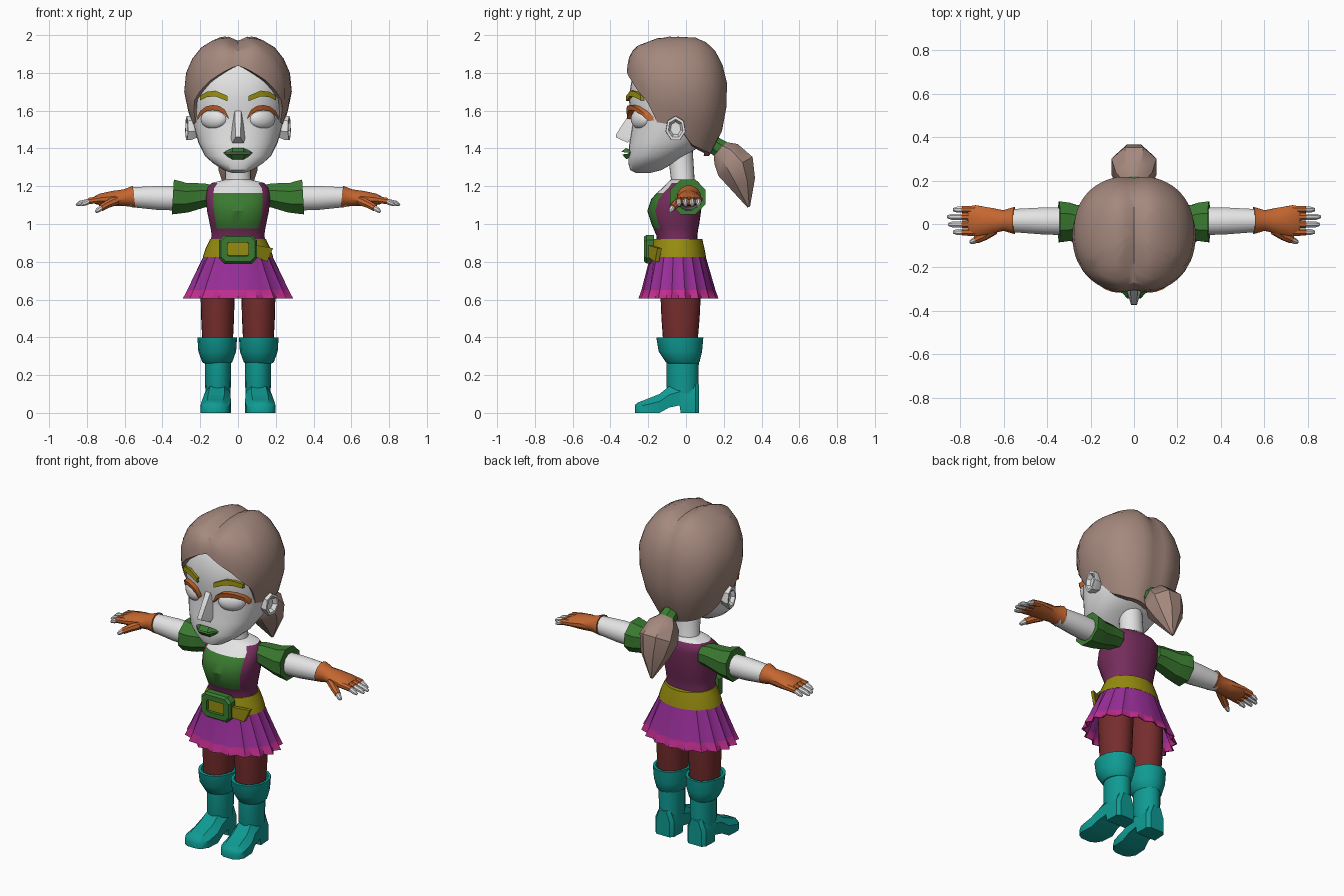
import bpy, bmesh, math
from mathutils import Vector, Matrix

if "Cube" in bpy.data.objects:
    bpy.data.objects.remove(bpy.data.objects["Cube"])

# ---------- colours ----------
SRGB = {"skin": (228, 228, 228), "hair": (165, 137, 126), "green": (58, 122, 48),
        "gold": (150, 140, 15), "orange": (196, 102, 48), "maroon": (118, 45, 45),
        "teal": (15, 155, 147), "plum": (118, 45, 92), "purple": (152, 46, 152),
        "magenta": (192, 45, 142)}
MATS = {}
for key, rgb in SRGB.items():
    MATS[key] = bpy.data.materials.new(key)
    MATS[key].diffuse_color = [((c / 255 + .055) / 1.055) ** 2.4 for c in rgb] + [1]


# ---------- helpers ----------
def finish(name, bm, cols, rule=None, mirror=False):
    bmesh.ops.recalc_face_normals(bm, faces=bm.faces[:])
    if rule:
        for f in bm.faces:
            f.material_index = rule(f.calc_center_median())
    me = bpy.data.meshes.new(name)
    bm.to_mesh(me)
    bm.free()
    for c in cols.split():
        me.materials.append(MATS[c])
    ob = bpy.data.objects.new(name, me)
    bpy.context.collection.objects.link(ob)
    if mirror:
        ob.modifiers.new("mirror", 'MIRROR').use_mirror_merge = False
    return ob


def loft(name, rings, cols, cap=True, loop=False, rule=None, mirror=False):
    bm = bmesh.new()
    rows = [[bm.verts.new(p) for p in r] for r in rings]
    k = len(rows[0])
    for a, b in zip(rows, rows[1:] + ([rows[0]] if loop else [])):
        for j in range(k):
            bm.faces.new((a[j], a[(j + 1) % k], b[(j + 1) % k], b[j]))
    if cap and not loop:
        bm.faces.new(rows[0])
        bm.faces.new(rows[-1])
    return finish(name, bm, cols, rule, mirror)


def hull(name, pts, cols, mirror=False):
    bm = bmesh.new()
    for p in pts:
        bm.verts.new(p)
    res = bmesh.ops.convex_hull(bm, input=bm.verts[:])
    bmesh.ops.delete(bm, geom=[g for g in res["geom_interior"] if isinstance(g, bmesh.types.BMVert)],
                     context='VERTS')
    return finish(name, bm, cols, None, mirror)


def sp(v, n):
    return math.copysign(abs(v) ** (2 / n), v)


def oval(z, w, yf, yb, cx=0, n=2, k=24):
    c, b = (yf + yb) / 2, (yb - yf) / 2
    return [Vector((cx + w * sp(math.sin(t), n), c - b * sp(math.cos(t), n), z))
            for t in (math.tau * j / k for j in range(k))]


def tube(name, path, cols, side=(0, 1, 0), k=12, **kw):
    """path: (x, y, z, radius along side axis, other radius)"""
    ps = [Vector(p[:3]) for p in path]
    rings = []
    for i, p in enumerate(path):
        t = (ps[min(i + 1, len(ps) - 1)] - ps[max(i - 1, 0)]).normalized()
        b = t.cross(Vector(side)).normalized()
        a = b.cross(t)
        rings.append([ps[i] + a * p[3] * math.cos(u) + b * p[4] * math.sin(u)
                      for u in (math.tau * (j + .5) / k for j in range(k))])
    return loft(name, rings, cols, **kw)


def table(rows, z):
    rows = sorted(rows)
    z = min(max(z, rows[0][0]), rows[-1][0])
    for a, b in zip(rows, rows[1:]):
        if z <= b[0]:
            f = (z - a[0]) / (b[0] - a[0])
            return [p + (q - p) * f for p, q in zip(a[1:], b[1:])]


# ---------- head ----------
HEAD = [(1.27, .03, -.265, -.19), (1.285, .075, -.295, -.13), (1.32, .13, -.305, -.07),
        (1.36, .175, -.305, -.01), (1.43, .21, -.30, .11), (1.52, .235, -.285, .16),
        (1.58, .24, -.285, .17), (1.66, .25, -.305, .19), (1.78, .25, -.285, .18),
        (1.87, .2, -.245, .13), (1.93, .1, -.17, .05)]
loft("head", [oval(*r, n=2.3, k=32) for r in HEAD], "skin")


def face_y(x, z):
    w, yf, yb = table(HEAD, z)
    return (yf + yb) / 2 - (yb - yf) / 2 * max(0, 1 - (abs(x) / w) ** 2.3) ** (1 / 2.3)


def face_strip(name, pts, col, off):
    rings = [[(x, face_y(x, z) - o, z) for z, o in ((t, off), (b, off), (b, -.02), (t, -.02))]
             for x, t, b in pts]
    loft(name, rings, col, mirror=True)


# brows and lids: (x, top, bottom)
face_strip("eyebrow", [(.055, 1.678, 1.65), (.12, 1.706, 1.676), (.165, 1.70, 1.672), (.2, 1.68, 1.655)],
           "gold", .018)
face_strip("upper_eyelid", [(.05, 1.565, 1.555), (.07, 1.605, 1.58), (.1, 1.625, 1.598), (.135, 1.63, 1.603),
                            (.17, 1.622, 1.597), (.198, 1.6, 1.575), (.215, 1.57, 1.548)], "orange", .03)
# eyes
bm = bmesh.new()
bmesh.ops.create_uvsphere(bm, u_segments=16, v_segments=10, radius=1,
                          matrix=Matrix.Translation((.13, -.243, 1.555)) @ Matrix.Rotation(math.radians(30), 4, 'Z')
                          @ Matrix.Diagonal((.076, .036, .052, 1)))
finish("eye", bm, "skin", mirror=True)
# nose
hull("nose", [(s * x, y, z) for s in (-1, 1) for x, y, z in
              ((.018, -.27, 1.62), (.016, -.288, 1.6), (.014, -.37, 1.475), (.012, -.372, 1.46),
               (.038, -.29, 1.455), (.03, -.31, 1.43), (.03, -.26, 1.5))], "skin")
# lips
for nm, mid, edge in (("upper_lip", (.03, -.343, 1.381), (.028, -.318, 1.403)),
                      ("lower_lip", (.035, -.338, 1.368), (.03, -.315, 1.342))):
    hull(nm, [(s * x, y, z) for s in (-1, 1) for x, y, z in
              (mid, edge, (.087, -.282, 1.376), (.03, -.27, 1.375))], "green")
# ears, with a sunken middle
loft("ear", [[(x + .12 * s * math.sin(u), -.055 + s * math.sin(u) * .8, 1.505 + s * 1.0 * math.cos(u))
              for u in (math.tau * j / 7 for j in range(7))]
             for x, s in ((.20, .045), (.255, .068), (.272, .066), (.272, .05), (.25, .035))],
     "skin", mirror=True)

# ---------- hair ----------
HAIR = [(1.36, .15, -.2, .13), (1.46, .215, -.26, .19), (1.58, .26, -.30, .215), (1.70, .285, -.315, .228),
        (1.80, .275, -.32, .215), (1.88, .24, -.31, .185), (1.94, .19, -.28, .15),
        (1.985, .11, -.17, .09), (2.0, .05, -.09, .01)]
HAIRLINE = [(0, 1.845), (15, 1.80), (30, 1.755), (45, 1.69), (58, 1.64), (64, 1.54), (78, 1.53),
            (90, 1.50), (105, 1.42), (130, 1.39), (180, 1.36)]


def hair_point(j, t, shrink=1):
    ang = j * 6
    low = table(HAIRLINE, min(ang, 360 - ang))[0]
    z = 2 + (low - 2) * t
    p = oval(z, *table(HAIR, z), n=2.3, k=60)[j]
    groove = max(0, 1 - abs(p.x) / .07)
    p.z -= .03 * groove * min(1, max(0, (z - 1.8) / .2))
    p.y += .01 * groove * (1 if p.y < -.04 else -1)
    return Vector((p.x * shrink, -.045 + (p.y + .045) * shrink, p.z))


rows = [[Vector((0, -.04, 1.97))] * 60]
rows += [[hair_point(j, t) for j in range(60)] for t in (0, .02, .06, .13, .25, .4, .6, .8, 1)]
rows.append([hair_point(j, 1, .82) for j in range(60)])
hair = loft("hair", rows, "hair", cap=False)
bm = bmesh.new()
bm.from_mesh(hair.data)
bmesh.ops.remove_doubles(bm, verts=bm.verts[:], dist=.0005)
bmesh.ops.recalc_face_normals(bm, faces=bm.faces[:])
bm.to_mesh(hair.data)
bm.free()
# ponytail
tube("hair_tie", [(0, .08, 1.455, .05, .05), (0, .13, 1.43, .048, .048), (0, .2, 1.385, .055, .055)],
     "green", side=(1, 0, 0), k=8)
tube("ponytail", [(0, .175, 1.405, .045, .045), (0, .212, 1.37, .09, .088), (0, .262, 1.305, .112, .112),
                  (0, .295, 1.22, .085, .08), (0, .332, 1.09, .008, .008)], "hair", side=(1, 0, 0), k=8)

# ---------- body ----------
loft("neck", [oval(1.19, .085, -.085, .06), oval(1.24, .068, -.08, .045), oval(1.40, .066, -.1, .035)], "skin")


def torso_rule(c):
    if c.z > 1.217:
        return 2
    if c.y < -.05 and abs(c.x) < .1195 and c.z > .975:
        return 2 if c.z > 1.165 else 1
    return 0


TORSO = [(.86, .155, -.15, .06), (.94, .14, -.157, .06), (.975, .145, -.172, .065), (1.0, .15, -.183, .07),
         (1.07, .165, -.205, .08), (1.13, .17, -.185, .086), (1.165, .168, -.155, .087),
         (1.19, .163, -.125, .085), (1.217, .14, -.1, .07), (1.235, .07, -.08, .05)]
loft("torso", [oval(*r, n=2.3, k=30) for r in TORSO], "plum green skin", rule=torso_rule)

# belt, buckle and strap end
loft("belt", [oval(*r, k=32) for r in ((.825, .187, -.192, .106), (.87, .172, -.184, .098),
                                       (.92, .148, -.172, .086), (.92, .13, -.15, .07))], "gold")


def octagon(hx, hz, c, y):
    q = [(hx, hz - c), (hx - c, hz)]
    q += [(-x, z) for x, z in q[::-1]]
    return [(x, y, .867 + z) for x, z in q + [(-x, -z) for x, z in q]]


loft("buckle_frame", [octagon(.1, .076, .028, -.17), octagon(.1, .076, .028, -.208), octagon(.09, .066, .025, -.222),
                      octagon(.056, .036, .006, -.222), octagon(.052, .032, .006, -.17)], "green", loop=True)
loft("buckle_plate", [octagon(.058, .038, .006, y) for y in (-.17, -.206)], "gold")
hull("belt_end", [(x, y + d, z) for d in (0, .022) for x, y, z in
                  ((.085, -.208, .83), (.085, -.208, .89), (.185, -.15, .872), (.155, -.165, .80))], "gold")


# pleated skirt with coloured hem
def pleats(z, w, yf, yb, dip, s=1):
    mid = Vector((0, (yf + yb) / 2, z))
    return [mid + (p - mid) * s * (1 - dip * (j % 2)) for j, p in enumerate(oval(z, w, yf, yb, k=36))]


SKIRT = [(.835, .18, -.188, .102, 0), (.65, .273, -.236, .156, .09), (.605, .297, -.252, .172, .1)]
loft("skirt", [pleats(*r) for r in SKIRT] + [pleats(*r, s=.97) for r in SKIRT[::-1]],
     "purple magenta", loop=True, rule=lambda c: int(c.z < .65))

# ---------- legs and boots ----------
loft("leg", [oval(*r, cx=.108) for r in ((.36, .08, -.12, .06), (.5, .087, -.13, .072), (.62, .09, -.135, .078),
                                         (.74, .088, -.135, .08), (.82, .07, -.12, .06))], "maroon", mirror=True)
loft("boot_cuff", [oval(*r, cx=.11, k=16) for r in
                   ((.262, .07, -.098, .064), (.27, .08, -.108, .072), (.325, .1, -.145, .085),
                    (.40, .105, -.157, .092), (.40, .09, -.136, .075), (.37, .086, -.13, .07))],
     "teal", mirror=True)
loft("boot_shaft", [oval(*r, cx=.106, k=16) for r in ((.08, .064, -.085, .066), (.14, .068, -.104, .066),
                                                      (.29, .07, -.102, .068))], "teal", mirror=True)
foot = []
for y, zb, zt, hw, cx in ((.07, 0, .15, .045, .108), (.05, 0, .16, .062, .108), (-.028, 0, .16, .066, .108),
                          (-.034, .04, .16, .066, .108), (-.09, .028, .14, .07, .11), (-.14, 0, .1, .078, .115),
                          (-.22, 0, .068, .078, .12), (-.255, 0, .055, .058, .122), (-.27, 0, .042, .03, .122)):
    m = zb + (zt - zb) * .6
    foot.append([(cx + hw, y, zb), (cx + hw, y, m), (cx + hw * .55, y, zt),
                 (cx - hw * .55, y, zt), (cx - hw, y, m), (cx - hw, y, zb)])
loft("boot_foot", foot, "teal", mirror=True)

# ---------- arms and hands ----------
tube("sleeve", [(.13, .01, 1.15, .065, .06), (.175, .01, 1.152, .072, .068), (.27, .01, 1.14, .085, .085),
                (.295, .01, 1.14, .095, .09), (.345, .01, 1.143, .102, .1), (.345, .01, 1.143, .075, .075)],
     "green", k=8, mirror=True)
tube("arm", [(.3, .012, 1.135, .066, .066), (.42, .014, 1.138, .064, .066), (.57, .016, 1.142, .054, .054)],
     "skin", mirror=True)
tube("glove", [(.55, .016, 1.145, .052, .05), (.55, .016, 1.145, .064, .06), (.6, .016, 1.139, .049, .046),
               (.66, .015, 1.135, .062, .042), (.73, .015, 1.13, .074, .032), (.76, .015, 1.125, .068, .02)],
     "orange", mirror=True)
for i, (y, tip) in enumerate(((.066, .83), (.033, .857), (-.002, .852), (-.037, .83))):
    tube(f"glove_finger_{i}", [(.73, y, 1.13, .019, .02), (.79, y, 1.122, .018, .018)], "orange", k=8, mirror=True)
    tube(f"fingertip_{i}", [(.78, y, 1.123, .015, .015), (tip - .02, y, 1.11, .015, .014),
                            (tip, y, 1.1, .008, .007)], "skin", k=8, mirror=True)
tube("glove_thumb", [(.645, -.025, 1.125, .026, .026), (.69, -.055, 1.105, .022, .022),
                     (.725, -.072, 1.085, .019, .019)], "orange", k=8, mirror=True)
tube("thumb_tip", [(.72, -.07, 1.088, .015, .015), (.74, -.079, 1.074, .014, .014),
                   (.752, -.084, 1.064, .008, .008)], "skin", k=8, mirror=True)

# ---------- shading ----------
for ob in bpy.context.scene.objects:
    ob.select_set(True)
    bpy.context.view_layer.objects.active = ob
bpy.ops.object.shade_smooth_by_angle(angle=math.radians(35))

for m in bpy.data.materials:
    if m.users and not m.is_grease_pencil:
        m.use_nodes = True
        m.node_tree.nodes["Principled BSDF"].inputs["Base Color"].default_value = m.diffuse_color
